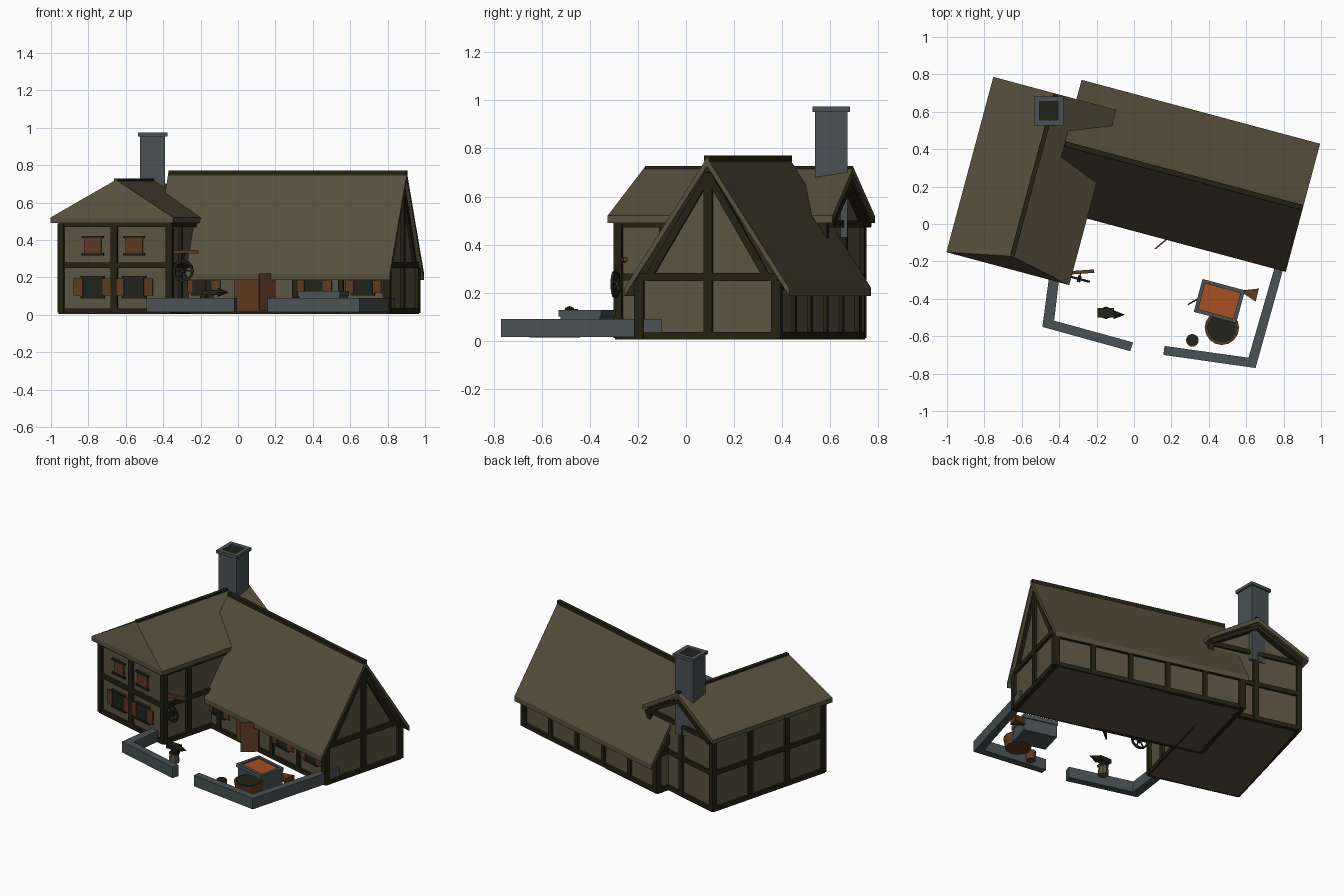
import bpy, bmesh, math
from mathutils import Matrix, Vector as V

cube = bpy.data.objects.get("Cube")
if cube:
    bpy.data.objects.remove(cube)

HOUSE = Matrix.Rotation(math.radians(-15), 4, 'Z')   # house stands at an angle
YARD = Matrix.Identity(4)


def material(name, *rgb):
    m = bpy.data.materials.new(name)
    m.use_nodes = True
    m.diffuse_color = (*rgb, 1)
    bsdf = m.node_tree.nodes["Principled BSDF"]
    bsdf.inputs["Base Color"].default_value = (*rgb, 1)
    bsdf.inputs["Roughness"].default_value = 0.9
    return m


plaster = material("plaster", .105, .087, .052)
thatch = material("thatch", .094, .08, .045)
timber = material("dark timber", .018, .016, .006)
stone = material("grey stone", .07, .085, .09)
wood = material("brown wood", .11, .043, .016)
ember = material("ember orange", .38, .08, .016)
iron = material("dark iron", .016, .017, .01)


def finish(name, bm, mat, frame=HOUSE):
    bmesh.ops.recalc_face_normals(bm, faces=bm.faces)
    mesh = bpy.data.meshes.new(name)
    bm.to_mesh(mesh)
    bm.free()
    mesh.materials.append(mat)
    ob = bpy.data.objects.new(name, mesh)
    ob.matrix_world = frame
    bpy.context.collection.objects.link(ob)


def box(bm, lo, hi):
    lo, hi = V(lo), V(hi)
    m = Matrix.Translation((lo + hi) / 2) @ Matrix.Diagonal((*(hi - lo), 1))
    bmesh.ops.create_cube(bm, size=1, matrix=m)


def beam(bm, a, b, t=.035):
    a, b = V(a), V(b)
    rot = (b - a).to_track_quat('Z', 'Y').to_matrix().to_4x4()
    size = Matrix.Diagonal((t, t, (b - a).length + t * .5, 1))
    bmesh.ops.create_cube(bm, size=1, matrix=Matrix.Translation((a + b) / 2) @ rot @ size)


def prism(bm, pts, move):
    face = bm.faces.new([bm.verts.new(p) for p in pts])
    out = bmesh.ops.extrude_face_region(bm, geom=[face])["geom"]
    bmesh.ops.translate(bm, vec=move, verts=[g for g in out if isinstance(g, bmesh.types.BMVert)])


def drum(bm, c, r1, r2, h, n=12):
    bmesh.ops.create_cone(bm, cap_ends=True, segments=n, radius1=r1, radius2=r2, depth=h,
                          matrix=Matrix.Translation(V(c) + V((0, 0, h / 2))))


def slabs(name, faces, thick):
    bm = bmesh.new()
    for pts in faces:
        prism(bm, pts, (0, 0, -thick))
    finish(name, bm, thatch)


# Walls: wing (W) and long hall (H)
WL, WR, WF, WB, WC = -.88, -.28, -.365, .52, -.585
HL, HR, HF, HB, HC = -.45, .82, .02, .612, .318
bm = bmesh.new()
box(bm, (WL, WF, .005), (WR, WB, .5))
prism(bm, [(WL, -.2, .49), (WR, -.2, .49), (WC, -.2, .67)], (0, WB + .2, 0))
finish("wing_walls", bm, plaster)
bm = bmesh.new()
prism(bm, [(HL, HF, .005), (HL, HB, .005), (HL, HB, .24), (HL, HC, .7), (HL, HF, .24)], (HR - HL, 0, 0))
finish("hall_walls", bm, plaster)

# Roofs
L, R, F, B, P = -.93, -.25, -.405, .565, -.335
E, T = .52, .722
peak, tail = (WC, P, T), (WC, B, T)
slabs("wing_roof", [[(L, F, E), peak, tail, (L, B, E)],
                    [(R, F, E), (R, B, E), tail, peak],
                    [(L, F, E), (R, F, E), peak]], .03)
slabs("hall_roof", [[(-.47, e, .22), (.85, e, .22), (.85, HC, .762), (-.47, HC, .762)]
                    for e in (-.037, .672)], .035)
bm = bmesh.new()
beam(bm, (-.46, HC, .758), (.842, HC, .758), .026)
beam(bm, (WC, P + .01, .716), (WC, B - .01, .716), .024)
finish("ridge_caps", bm, timber)

# Timber frame of the wing
bm = bmesh.new()
for u in (WL, WC, WR):
    for v in (WF, WB):
        beam(bm, (u, v, .02), (u, v, .48))
for i in (1, 2):
    v = WF + (WB - WF) * i / 3
    beam(bm, (WL, v, .02), (WL, v, .48))
beam(bm, (WR, -.17, .02), (WR, -.17, .48))
for z in (.02, .265, .485):
    for v in (WF, WB):
        beam(bm, (WL, v, z), (WR, v, z), .03)
    for u in (WL, WR):
        beam(bm, (u, WF, z), (u, WB, z), .03)
for u in (WL, WR):
    beam(bm, (u, WB, .49), (WC, WB, .665))
    beam(bm, (u, WB + .03, .485), (WC, WB + .03, .66), .025)
finish("wing_frame", bm, timber)

# Timber frame of the hall
bm = bmesh.new()
for i in range(6):
    u = HL + (HR - HL) * i / 5
    for v in (HF, HB):
        beam(bm, (u, v, .02), (u, v, .235), .03)
for v in (HF, HB):
    for z in (.02, .225):
        beam(bm, (HL, v, z), (HR, v, z), .03)
    for u in (HL, HR):
        beam(bm, (u, v, .02), (u, v, .24), .04)
        lean = .05 if v < HC else -.05
        beam(bm, (u, v + lean, .28), (u, HC, .69), .03)
for u in (HL, HR):
    beam(bm, (u, HC, .02), (u, HC, .69))
    for z in (.02, .265):
        beam(bm, (u, HF, z), (u, HB, z), .032)
finish("hall_frame", bm, timber)

# Windows and shutters on the front faces
panes, shutters = bmesh.new(), bmesh.new()


def window(u, v, z, w, h, closed=False):
    box(shutters if closed else panes, (u - w, v - .009, z - h), (u + w, v + .005, z + h))
    for s in (-1, 1):
        box(panes, (u - w - .012, v - .016, z + s * h - .006), (u + w + .012, v, z + s * h + .006))
        if not closed:
            c = u + s * (w + .026)
            box(shutters, (c - .024, v - .014, z - h * .85), (c + .024, v - .004, z + h * .85))


for u in (-.704, -.476):
    window(u, WF, .37, .047, .046, True)
    window(u, WF, .148, .054, .054)
for u in (-.2, .415, .69):
    window(u, HF, .15, .05, .04)
finish("window_panes", panes, iron)
finish("window_shutters", shutters, wood)

# Door: closed leaf and the open leaf
bm = bmesh.new()
box(bm, (-.02, HF - .016, .02), (.19, HF - .007, .19))
finish("door_panel", bm, wood)
bm = bmesh.new()
prism(bm, [(.11, -.13, .02), (.195, -.06, .02), (.2, -.066, .02), (.115, -.136, .02)], (0, 0, .2))
finish("open_door", bm, wood, YARD)

# Chimney with a hollow cap
bm = bmesh.new()
CX, CY = -.456, .605
box(bm, (CX - .067, CY - .067, .43), (CX + .067, CY + .067, .958))
for s in (-1, 1):
    a, b = sorted((s * .05, s * .078))
    box(bm, (CX + a, CY - .078, .953), (CX + b, CY + .078, .974))
    box(bm, (CX - .05, CY + a, .953), (CX + .05, CY + b, .974))
finish("chimney", bm, stone, YARD)
bm = bmesh.new()
box(bm, (CX - .05, CY - .05, .955), (CX + .05, CY + .05, .962))
finish("chimney_opening", bm, iron, YARD)

# Low yard walls
for name, pts in {
    "left_yard_wall": [(-.455, -.29), (-.49, -.55), (-.02, -.68), (-.005, -.633), (-.427, -.517), (-.4, -.29)],
    "right_yard_wall": [(.157, -.7), (.65, -.77), (.837, -.1), (.79, -.1), (.612, -.715), (.163, -.652)],
}.items():
    bm = bmesh.new()
    prism(bm, [(x, y, .015) for x, y in pts], (0, 0, .075))
    finish(name, bm, stone, YARD)

# Forge with rim and embers
bm = bmesh.new()
box(bm, (.435, -.365, .015), (.66, -.195, .11))
for v in (-.361, -.199):
    box(bm, (.43, v - .01, .1), (.665, v + .01, .127))
for u in (.44, .655):
    box(bm, (u - .01, -.36, .1), (u + .01, -.2, .127))
finish("forge", bm, stone)
bm = bmesh.new()
box(bm, (.45, -.351, .109), (.645, -.209, .117))
finish("embers", bm, ember)

# Bellows and poker beside the forge
bm = bmesh.new()
prism(bm, [(.58, -.355, .05), (.59, -.375, .05), (.65, -.415, .05), (.668, -.345, .05)], (0, 0, .04))
finish("bellows", bm, wood, YARD)
bm = bmesh.new()
beam(bm, (.29, -.43, .085), (.35, -.395, .1), .008)
finish("poker", bm, iron, YARD)

# Tubs filled with water
for name, x, y, r, h in (("quench_tub", .47, -.555, .092, .07), ("bucket", .312, -.622, .034, .06)):
    bm = bmesh.new()
    drum(bm, (x, y, .012), r * .88, r, h, 16)
    finish(name, bm, wood, YARD)
    bm = bmesh.new()
    drum(bm, (x, y, .012 + h), r * .87, r * .87, .004, 16)
    finish(name + "_water", bm, iron, YARD)

# Anvil on a stump
bm = bmesh.new()
drum(bm, (-.15, -.475, .012), .034, .03, .06, 8)
finish("stump", bm, plaster, YARD)
bm = bmesh.new()
box(bm, (-.175, -.497, .07), (-.12, -.453, .084))
box(bm, (-.165, -.488, .08), (-.13, -.462, .108))
box(bm, (-.195, -.5, .105), (-.108, -.45, .132))
horn = Matrix.Translation((-.08, -.485, .12)) @ Matrix.Rotation(math.pi / 2, 4, 'Y')
bmesh.ops.create_cone(bm, cap_ends=True, segments=8, radius1=.024, radius2=.001, depth=.06, matrix=horn)
finish("anvil", bm, iron, YARD)

# Hanging wheel on its bracket
bm = bmesh.new()
beam(bm, (-.275, -.345, .335), (-.145, -.3, .338), .018)
finish("wheel_bracket", bm, wood)
bm = bmesh.new()
C = V((-.207, -.36, .235))
ring = [V((math.cos(i * math.pi / 6), 0, math.sin(i * math.pi / 6))) for i in range(12)]
for i, d in enumerate(ring):
    beam(bm, C + d * .052, C + ring[i - 1] * .052, .012)
    if i % 2 == 0:
        beam(bm, C, C + d * .05, .007)
beam(bm, C - V((0, .012, 0)), C + V((0, .012, 0)), .02)
beam(bm, C + V((0, 0, .052)), (-.207, -.325, .335), .007)
finish("hanging_wheel", bm, iron)
